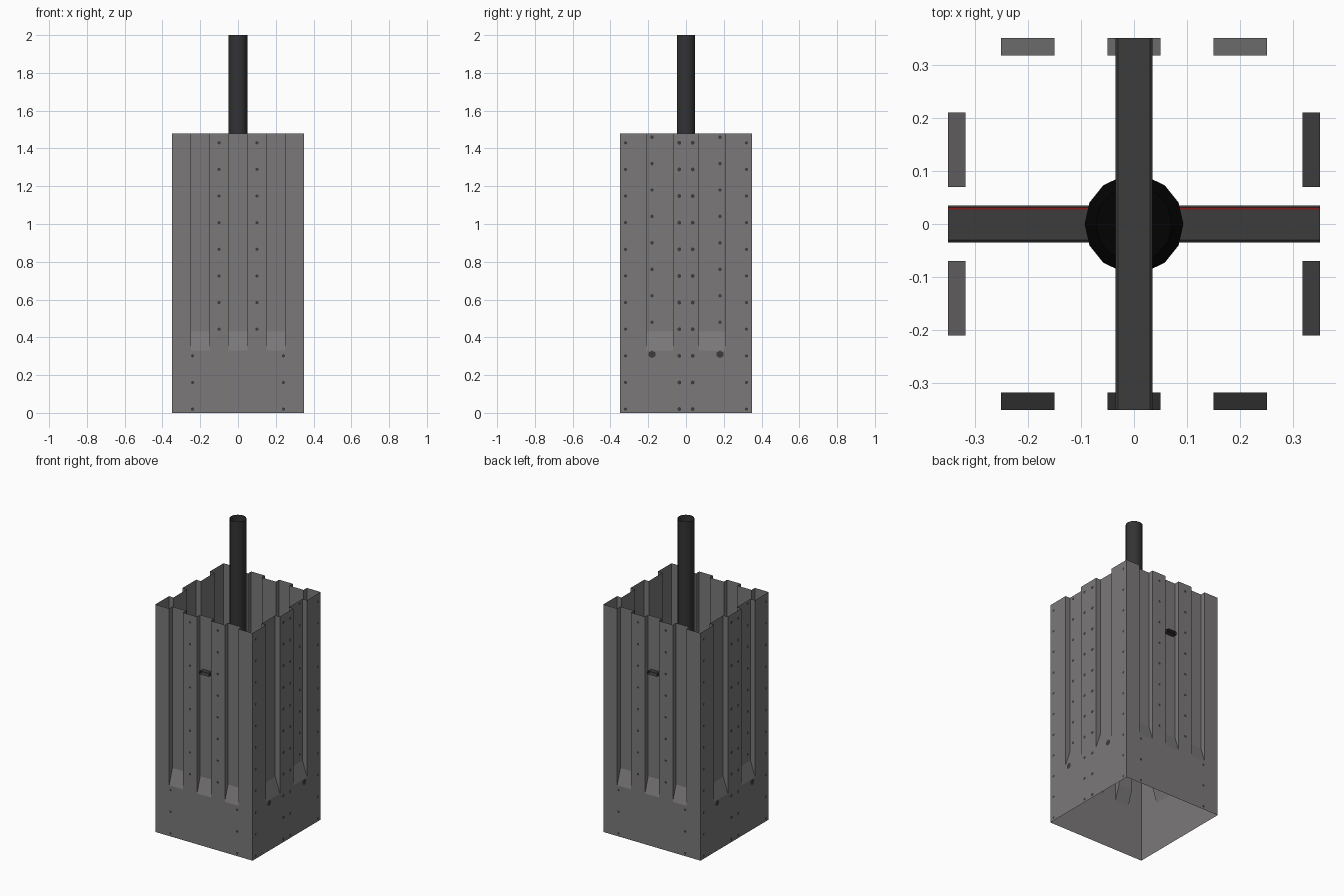
import bpy, bmesh, math
from mathutils import Matrix

if "Cube" in bpy.data.objects:
    bpy.data.objects.remove(bpy.data.objects["Cube"])

H, R, D = 1.48, 0.35, 0.033      # box height, half width, groove depth
Z0, Z1 = 0.33, 0.43              # sloped foot of each groove


def material(name, c):
    m = bpy.data.materials.new(name)
    m.diffuse_color = (*c, 1)
    m.use_nodes = True
    m.node_tree.nodes["Principled BSDF"].inputs["Base Color"].default_value = m.diffuse_color
    return m


sheet_grey = material("sheet_grey", (0.198, 0.19, 0.19))
beam_grey = material("beam_grey", (0.046, 0.046, 0.046))
pipe_black = material("pipe_black", (0.033, 0.033, 0.034))
soot_black = material("soot_black", (0.0006, 0.0006, 0.0006))
stripe_red = material("stripe_red", (0.25, 0.01, 0.01))


def finish(name, bm, mat):
    me = bpy.data.meshes.new(name)
    bm.to_mesh(me)
    bm.free()
    me.materials.append(mat)
    ob = bpy.data.objects.new(name, me)
    bpy.context.collection.objects.link(ob)
    return ob


def quad(bm, *pts):
    bm.faces.new([bm.verts.new(p) for p in pts])


# Corrugated sheet wall, drawn facing -y and turned into place
def wall(name, grooves, angle):
    bm = bmesh.new()
    quad(bm, (-R, -R, 0), (R, -R, 0), (R, -R, Z0), (-R, -R, Z0))
    x = -R
    for a, b in grooves + [(R, R)]:
        quad(bm, (x, -R, Z0), (a, -R, Z0), (a, -R, H), (x, -R, H))
        x = b
    i = -R + D
    for a, b in grooves:
        quad(bm, (a, i, Z1), (b, i, Z1), (b, i, H), (a, i, H))
        quad(bm, (a, -R, Z0), (b, -R, Z0), (b, i, Z1), (a, i, Z1))
        quad(bm, (a, -R, Z0), (a, i, Z1), (a, i, H), (a, -R, H))
        quad(bm, (b, -R, H), (b, i, H), (b, i, Z1), (b, -R, Z0))
    bmesh.ops.remove_doubles(bm, verts=bm.verts, dist=1e-4)
    bm.transform(Matrix.Rotation(angle, 4, 'Z'))
    return finish(name, bm, sheet_grey)


# Flat dark rivet heads on one wall, given as (x, y, z, radius)
def rivets(name, spots, angle):
    bm = bmesh.new()
    for x, y, z, r in spots:
        m = Matrix.Translation((x, y - 0.001, z)) @ Matrix.Rotation(math.pi / 2, 4, 'X')
        bmesh.ops.create_circle(bm, cap_ends=True, segments=6, radius=r, matrix=m)
    bm.transform(Matrix.Rotation(angle, 4, 'Z'))
    return finish(name, bm, beam_grey)


three = [(-0.25, -0.15), (-0.05, 0.05), (0.15, 0.25)]
two = [(-0.21, -0.07), (0.07, 0.21)]
levels = [0.02 + 0.141 * k for k in range(11)]
wide_spots = [(s * (0.24 if z < Z0 else 0.1), -R, z, 0.009)
              for z in levels for s in (-1, 1)]
side_spots = [(s * x, -R, z, 0.011 if x < 0.1 else 0.009)
              for z in levels for s in (-1, 1) for x in (0.035, 0.32)]
side_spots += [(s * 0.18, -R + D, 0.48 + 0.14 * k, 0.01) for k in range(8) for s in (-1, 1)]
side_spots += [(s * 0.18, -R, 0.31, 0.02) for s in (-1, 1)]
for label, grooves, spots, turn in (("front", three, wide_spots, 0), ("right", two, side_spots, 1),
                                    ("back", three, wide_spots, 2), ("left", two, side_spots, 3)):
    wall(label + "_wall", grooves, turn * math.pi / 2)
    rivets(label + "_rivets", spots, turn * math.pi / 2)


# Open-ended flat beam running along y, turned for the other direction
def beam(name, z, angle):
    prof = [(-0.035, 0), (-0.035, 0.016), (-0.03, 0.02), (0.03, 0.02), (0.035, 0.016), (0.035, 0)]
    bm = bmesh.new()
    for (x0, h0), (x1, h1) in zip(prof, prof[1:] + prof[:1]):
        quad(bm, (x0, -R, z + h0), (x0, R, z + h0), (x1, R, z + h1), (x1, -R, z + h1))
    bmesh.ops.remove_doubles(bm, verts=bm.verts, dist=1e-4)
    bmesh.ops.recalc_face_normals(bm, faces=bm.faces)
    bm.transform(Matrix.Rotation(angle, 4, 'Z'))
    return finish(name, bm, beam_grey)


beam("upper_beam", 1.112, 0)
beam("lower_beam", 1.03, math.pi / 2)

# Thin red line along the lower beam
bm = bmesh.new()
quad(bm, (-R, 0.027, 1.051), (R, 0.027, 1.051), (R, 0.031, 1.051), (-R, 0.031, 1.051))
finish("beam_stripe", bm, stripe_red)


# Tubes turned from (radius, height) profiles
def lathe(name, prof, n, mat, capped):
    bm = bmesh.new()
    rings = [[bm.verts.new((r * math.cos(2 * math.pi * k / n), r * math.sin(2 * math.pi * k / n), z))
              for k in range(n)] for r, z in prof]
    for a, b in zip(rings, rings[1:]):
        for k in range(n):
            j = (k + 1) % n
            bm.faces.new((a[k], a[j], b[j], b[k]))
    if capped:
        bm.faces.new(rings[0][::-1])
        bm.faces.new(rings[-1])
    ob = finish(name, bm, mat)
    for p in ob.data.polygons:
        p.use_smooth = not capped
    return ob


lathe("pipe", [(0.05, 1.09), (0.05, 2.0)], 14, pipe_black, False)
lathe("pipe_collar", [(0.093, 1.0), (0.093, 1.075), (0.072, 1.09)], 14, soot_black, True)
